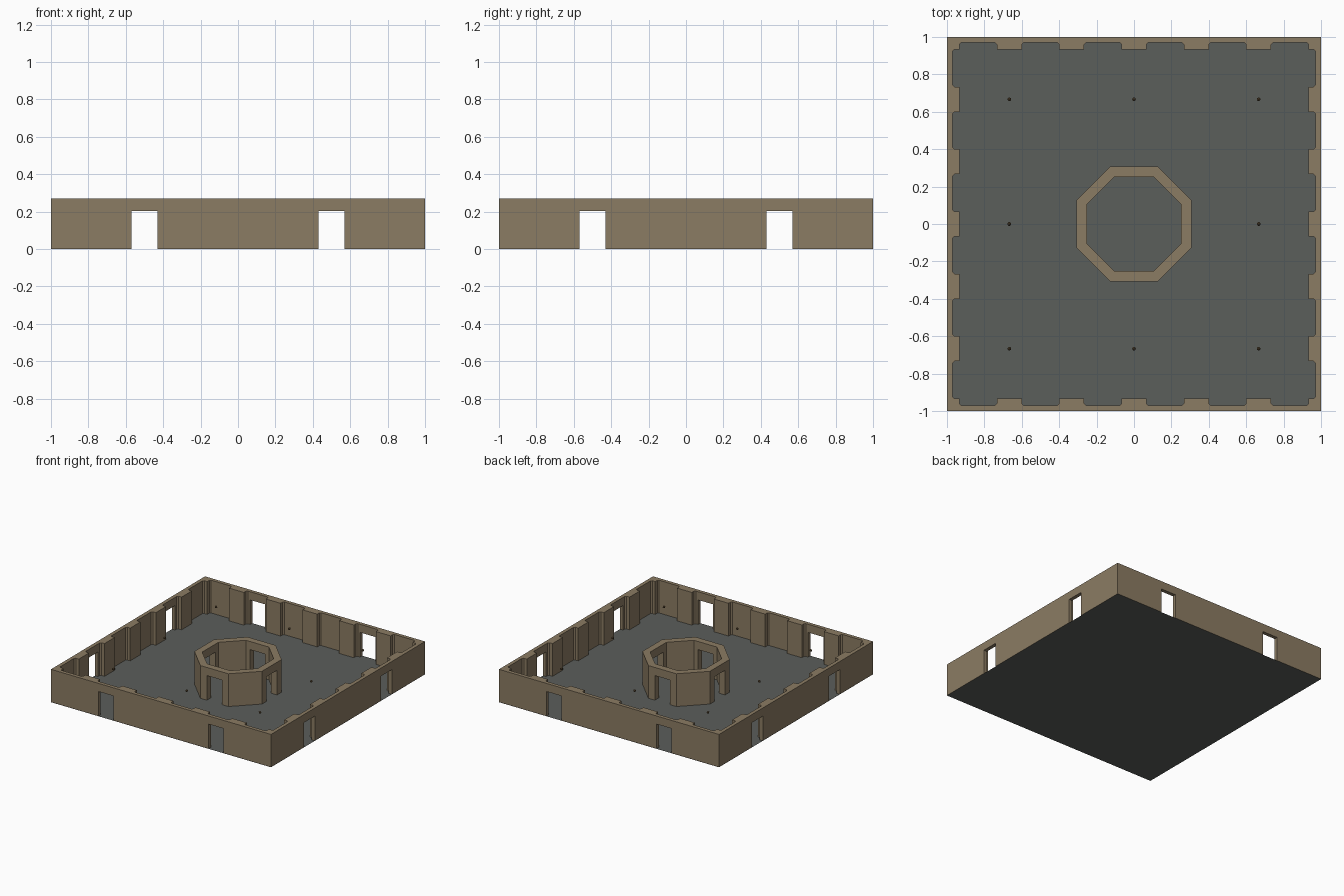
import bpy
import bmesh
import math
from mathutils import Matrix, Vector

if "Cube" in bpy.data.objects:
    bpy.data.objects.remove(bpy.data.objects["Cube"], do_unlink=True)

HEIGHT = 0.27        # wall height
DOOR_W, DOOR_H = 0.137, 0.203
LIFT = 0.001         # keeps wall feet just above the floor sheet


def material(name, rgb):
    mat = bpy.data.materials.new(name)
    mat.use_nodes = True
    mat.diffuse_color = (*rgb, 1)
    mat.node_tree.nodes["Principled BSDF"].inputs["Base Color"].default_value = (*rgb, 1)
    return mat


stone = material("tan stone", (0.26, 0.2, 0.125))
paving = material("grey paving", (0.105, 0.112, 0.105))
bronze = material("dark bronze", (0.13, 0.085, 0.04))


def make_object(name, bm, mat):
    bmesh.ops.recalc_face_normals(bm, faces=bm.faces)
    mesh = bpy.data.meshes.new(name)
    bm.to_mesh(mesh)
    bm.free()
    mesh.materials.append(mat)
    obj = bpy.data.objects.new(name, mesh)
    bpy.context.scene.collection.objects.link(obj)
    return obj


def prism(name, outline, bottom, top, mat=stone):
    bm = bmesh.new()
    base = bm.faces.new([bm.verts.new((x, y, bottom)) for x, y in outline])
    side = bmesh.ops.extrude_face_region(bm, geom=[base])["geom"]
    verts = [v for v in side if isinstance(v, bmesh.types.BMVert)]
    bmesh.ops.translate(bm, verts=verts, vec=(0, 0, top - bottom))
    return make_object(name, bm, mat)


def rectangle(x, y, half_x, half_y):
    return [(x - half_x, y - half_y), (x + half_x, y - half_y),
            (x + half_x, y + half_y), (x - half_x, y + half_y)]


def octagon(apothem):
    r = apothem / math.cos(math.pi / 8)
    return [(r * math.cos(a), r * math.sin(a))
            for a in (math.pi / 8 + i * math.pi / 4 for i in range(8))]


def carve(target, cutters):
    for cutter in cutters:
        cutter.hide_render = True
        mod = target.modifiers.new("cut", "BOOLEAN")
        mod.operation, mod.solver, mod.object = "DIFFERENCE", "EXACT", cutter
        bpy.context.view_layer.objects.active = target
        bpy.ops.object.modifier_apply(modifier=mod.name)
        bpy.data.objects.remove(cutter, do_unlink=True)


def door_bar(x, y, along_x):
    half = (1.2, DOOR_W / 2) if along_x else (DOOR_W / 2, 1.2)
    return prism("door_cutter", rectangle(x, y, *half), -0.1, DOOR_H)


# Room outline: six chamfered niches between pilasters on each side
def room_outline():
    inner, back, cut = 14 / 15, 0.97, 0.01
    side = []
    for i in range(6):
        c = (2 * i - 5) / 6
        side += [(c - 0.1, inner), (c - 0.1, back - cut), (c - 0.1 + cut, back),
                 (c + 0.1 - cut, back), (c + 0.1, back - cut), (c + 0.1, inner)]
    side = side[1:]  # corner point is shared with the neighbouring side
    points = []
    for k in range(4):
        turn = Matrix.Rotation(-k * math.pi / 2, 2)
        points += [tuple(turn @ Vector(p)) for p in side]
    return points


# Floor sheet
bm = bmesh.new()
bmesh.ops.create_grid(bm, x_segments=1, y_segments=1, size=1)
make_object("floor", bm, paving)

# Outer walls with two doors per side
walls = prism("outer_walls", rectangle(0, 0, 1, 1), LIFT, HEIGHT)
carve(walls, [prism("room_cutter", room_outline(), -0.2, 0.5)]
      + [door_bar(s * 0.5, 0, False) for s in (-1, 1)]
      + [door_bar(0, s * 0.5, True) for s in (-1, 1)])

# Central octagonal enclosure with four doors
ring = prism("octagon_wall", octagon(0.307), LIFT, HEIGHT)
carve(ring, [prism("ring_cutter", octagon(0.252), -0.2, 0.5),
             door_bar(0, 0, False), door_bar(0, 0, True)])

# Small hanging lamps around the room
for i in (-1, 0, 1):
    for j in (-1, 0, 1):
        if i or j:
            bm = bmesh.new()
            bmesh.ops.create_icosphere(bm, subdivisions=1, radius=0.011)
            bmesh.ops.translate(bm, verts=bm.verts, vec=(i * 2 / 3, j * 2 / 3, 0.235))
            make_object("hanging_lamp", bm, bronze)
